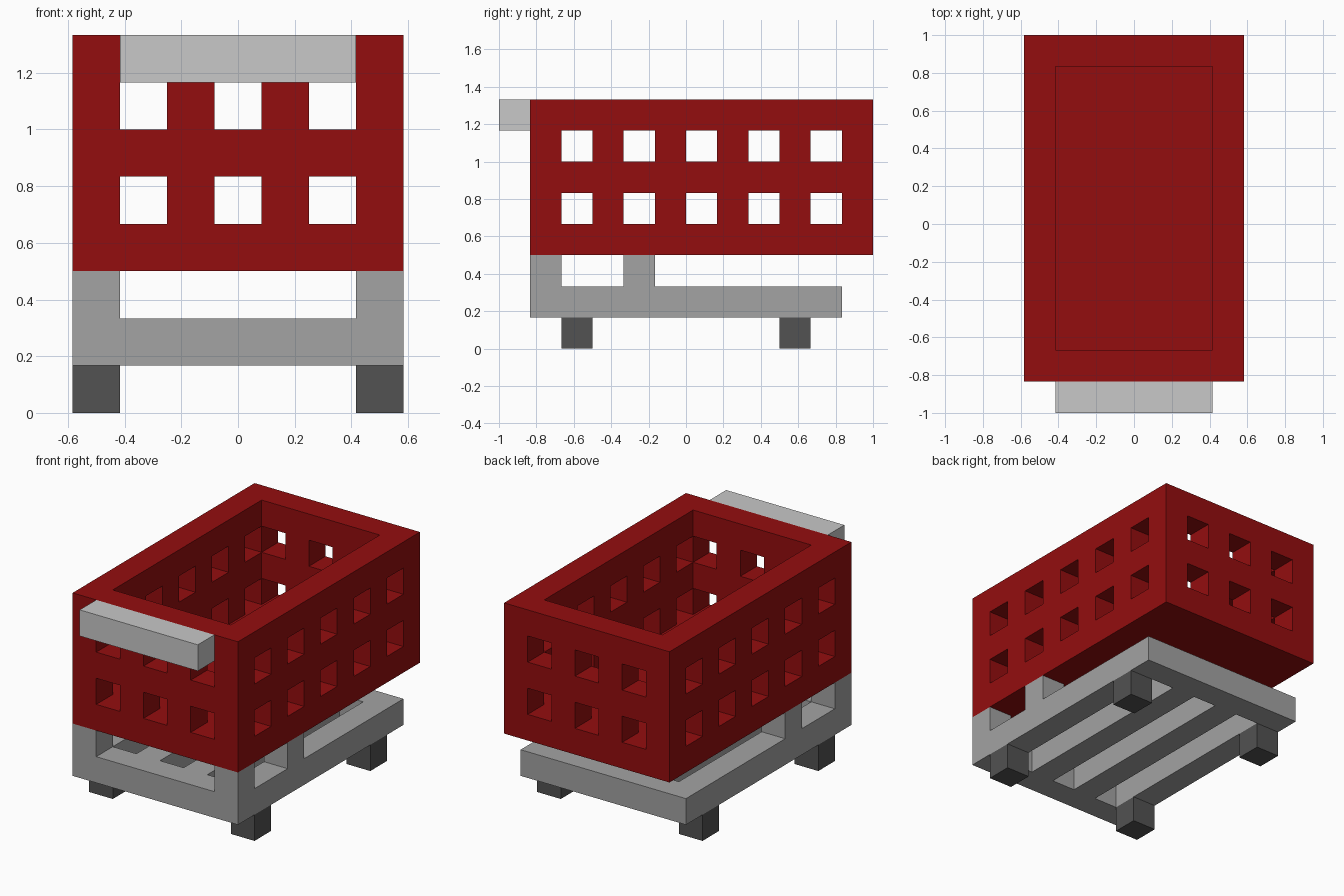
import bpy
import bmesh
from mathutils import Vector

cube = bpy.data.objects.get("Cube")
if cube:
    bpy.data.objects.remove(cube, do_unlink=True)

UNIT = 1 / 6                      # one block
SIZE = (7, 12, 8)                 # whole cart, in blocks
CORNER = Vector((-3.5, -6, 0))


def material(name, rgb):
    mat = bpy.data.materials.new(name)
    mat.use_nodes = True
    mat.diffuse_color = (*rgb, 1)
    mat.node_tree.nodes["Principled BSDF"].inputs["Base Color"].default_value = (*rgb, 1)
    return mat


red = material("basket red", (0.296, 0.004, 0.0045))
light = material("light grey", (0.578, 0.578, 0.578))
grey = material("frame grey", (0.366, 0.366, 0.366))
dark = material("wheel dark grey", (0.084, 0.084, 0.084))


def block_part(name, rule, mat):
    """Closed shell around every block (x, y, z) that the rule accepts."""
    cells = {(x, y, z) for x in range(SIZE[0]) for y in range(SIZE[1])
             for z in range(SIZE[2]) if rule(x, y, z)}
    bm = bmesh.new()
    for cell in sorted(cells):
        centre = CORNER + Vector(cell) + Vector((0.5, 0.5, 0.5))
        for axis in range(3):
            for side in (-1, 1):
                n = Vector((0, 0, 0))
                n[axis] = side
                if tuple(int(c + d) for c, d in zip(cell, n)) in cells:
                    continue
                u = Vector((0, 0, 0))
                u[(axis + 1) % 3] = 1
                v = n.cross(u)
                ring = (-u - v, u - v, u + v, v - u)
                bm.faces.new([bm.verts.new((centre + (n + r) / 2) * UNIT) for r in ring])
    bmesh.ops.remove_doubles(bm, verts=bm.verts, dist=0.001)
    mesh = bpy.data.meshes.new(name)
    bm.to_mesh(mesh)
    bm.free()
    mesh.materials.append(mat)
    obj = bpy.data.objects.new(name, mesh)
    bpy.context.scene.collection.objects.link(obj)
    return obj


# Open basket with a solid floor and two rows of square holes
def basket(x, y, z):
    if y < 1 or z < 3:
        return False
    side_wall, end_wall = x in (0, 6), y in (1, 11)
    if z == 3:
        return True
    if not (side_wall or end_wall):
        return False
    if z in (4, 6):
        if side_wall and not end_wall and y % 2 == 0:
            return False
        if end_wall and not side_wall and x % 2 == 1:
            return False
    return True


# Slatted deck with three long slots
def deck(x, y, z):
    slot = x % 2 == 1 and 2 <= y <= 9
    post = x in (0, 6) and y in (1, 4)
    return (z == 1 and 1 <= y <= 10 and not slot) or (z == 2 and post)


block_part("basket", basket, red)
block_part("base_frame_with_posts", deck, grey)
block_part("push_handle", lambda x, y, z: y == 0 and z == 7 and 1 <= x <= 5, light)

# Four square wheels
for side, column in (("right", 0), ("left", 6)):
    for end, row in (("front", 2), ("back", 9)):
        block_part(f"{end}_{side}_wheel",
                   lambda x, y, z: (x, y, z) == (column, row, 0), dark)
